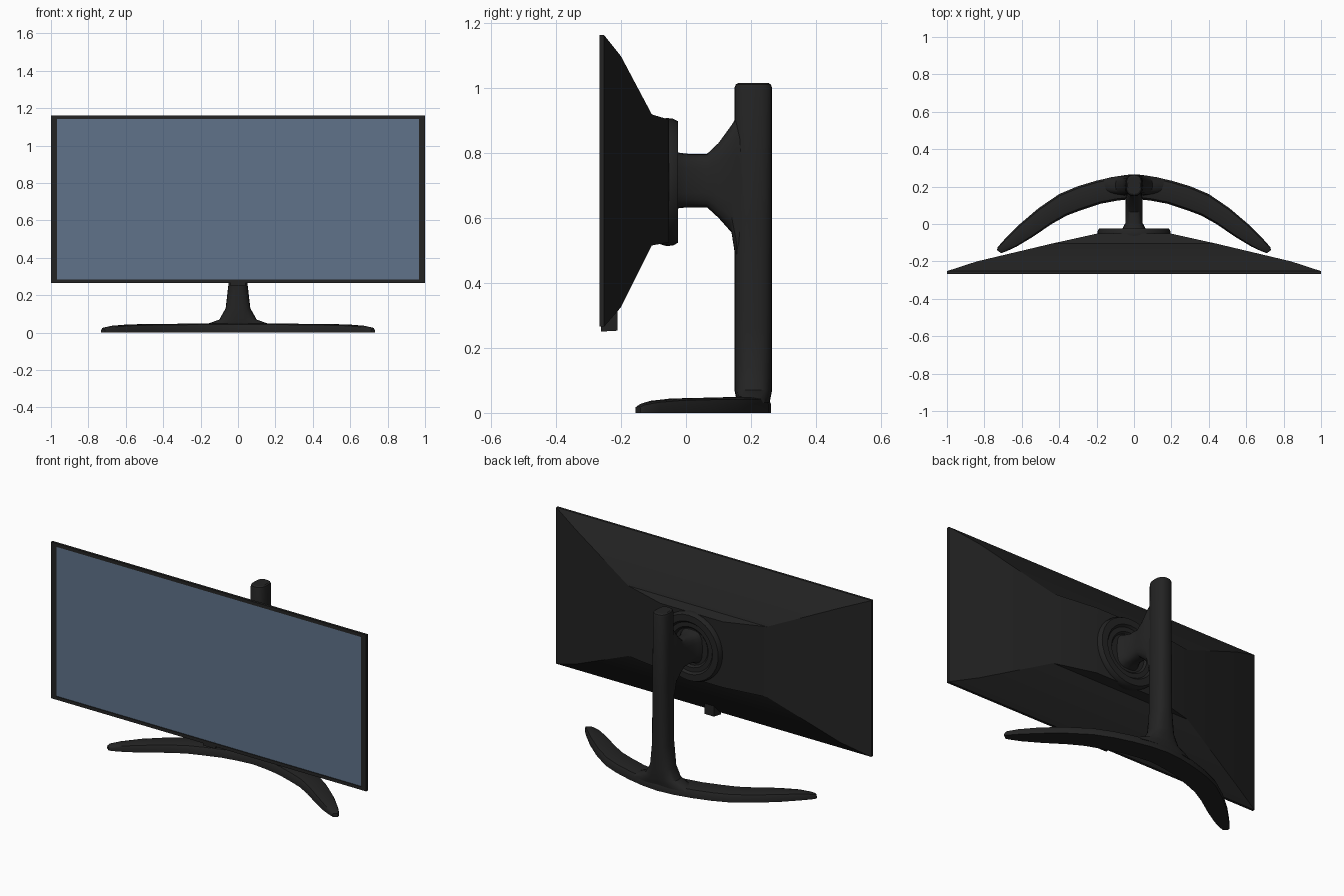
import bpy, bmesh, math
from mathutils import Vector

if "Cube" in bpy.data.objects:
    bpy.data.objects.remove(bpy.data.objects["Cube"])


def material(name, rgb):
    m = bpy.data.materials.new(name)
    m.diffuse_color = (*rgb, 1)
    m.use_nodes = True
    m.node_tree.nodes["Principled BSDF"].inputs["Base Color"].default_value = m.diffuse_color
    return m


BLACK = material("matte_black", (0.017, 0.017, 0.017))
GLASS = material("screen_blue", (0.115, 0.17, 0.255))


def loft(name, rings, mats=(BLACK,), first_cap=0, angle=30):
    """Skin a list of equal-length point rings and cap both ends."""
    bm = bmesh.new()
    loops = [[bm.verts.new(p) for p in r] for r in rings]
    n = len(loops[0])
    for a, b in zip(loops, loops[1:]):
        for i in range(n):
            j = (i + 1) % n
            bm.faces.new((a[i], a[j], b[j], b[i]))
    bm.faces.new(loops[0]).material_index = first_cap
    bm.faces.new(loops[-1])
    bmesh.ops.recalc_face_normals(bm, faces=bm.faces)
    me = bpy.data.meshes.new(name)
    bm.to_mesh(me)
    bm.free()
    for m in mats:
        me.materials.append(m)
    ob = bpy.data.objects.new(name, me)
    bpy.context.collection.objects.link(ob)
    bpy.ops.object.select_all(action='DESELECT')
    ob.select_set(True)
    bpy.context.view_layer.objects.active = ob
    bpy.ops.object.shade_smooth_by_angle(angle=math.radians(angle))
    return ob


def rect(y, hx, z0, z1):
    return [Vector(p) for p in ((-hx, y, z0), (hx, y, z0), (hx, y, z1), (-hx, y, z1))]


def oval(ca, cb, ra, rb, power=2.0, n=20):
    """Superellipse points in a plane."""
    pts = []
    for i in range(n):
        t = 2 * math.pi * i / n
        c, s = math.cos(t), math.sin(t)
        pts.append((ca + ra * math.copysign(abs(c) ** (2 / power), c),
                    cb + rb * math.copysign(abs(s) ** (2 / power), s)))
    return pts


# Screen: recessed glass, bezel, thin rim and tapered back shell
loft("screen", [rect(*s) for s in (
    (-0.262, 0.967, 0.284, 1.142),
    (-0.266, 0.967, 0.284, 1.142),
    (-0.266, 1.0, 0.265, 1.162),
    (-0.252, 1.0, 0.265, 1.162),
    (-0.20, 0.84, 0.325, 1.097),
    (-0.105, 0.44, 0.515, 0.918),
    (-0.052, 0.20, 0.525, 0.902))],
    mats=(BLACK, GLASS), first_cap=1, angle=15)

# Control nub under the bezel
loft("control_nub", [rect(-0.262, 0.04, 0.25, 0.29), rect(-0.21, 0.03, 0.253, 0.34)])

# Round mounting hub with a dished centre
loft("mount_hub", [[Vector((x, y, z)) for x, z in oval(0, 0.71, r, r, n=32)]
                   for r, y in ((0.185, -0.10), (0.197, -0.06), (0.195, -0.04), (0.187, -0.025),
                                (0.15, -0.025), (0.14, -0.037), (0.115, -0.037),
                                (0.105, -0.047), (0.05, -0.047))])

# Arm from hub to column, flaring where it joins
loft("mount_arm", [[Vector((x, y, z)) for x, z in
                    oval(0, (z0 + z1) / 2, hx, (z1 - z0) / 2, 3.0)]
                   for y, hx, z0, z1 in ((-0.055, 0.075, 0.615, 0.81),
                                         (-0.02, 0.06, 0.63, 0.80),
                                         (0.005, 0.046, 0.632, 0.797),
                                         (0.065, 0.046, 0.632, 0.797),
                                         (0.10, 0.046, 0.60, 0.83),
                                         (0.14, 0.046, 0.555, 0.885),
                                         (0.155, 0.042, 0.46, 0.91),
                                         (0.20, 0.04, 0.44, 0.92))])

# Upright column with a flared foot and rounded top
loft("column", [[Vector((x, y, z)) for x, y in oval(0, 0.207, hx, hy, 2.6)]
                for z, hx, hy in ((0.03, 0.19, 0.05), (0.05, 0.155, 0.054), (0.07, 0.10, 0.058),
                                  (0.13, 0.066, 0.058), (0.26, 0.051, 0.058),
                                  (0.60, 0.048, 0.058), (1.0, 0.044, 0.058),
                                  (1.01, 0.041, 0.054), (1.015, 0.034, 0.046))])

# Curved base: half the stations (outer xy, inner xy, height), then mirrored
half = [((0.0, 0.262), (0.0, 0.135), 0.05),
        ((0.10, 0.253), (0.09, 0.125), 0.05),
        ((0.20, 0.232), (0.18, 0.108), 0.049),
        ((0.30, 0.202), (0.28, 0.075), 0.048),
        ((0.40, 0.16), (0.36, 0.045), 0.047),
        ((0.51, 0.085), (0.44, 0.0), 0.046),
        ((0.61, 0.0), (0.54, -0.068), 0.044),
        ((0.69, -0.08), (0.63, -0.122), 0.037),
        ((0.73, -0.125), (0.68, -0.145), 0.028),
        ((0.732, -0.14), (0.71, -0.156), 0.02)]
SECTION = ((0, 0), (0, 0.55), (0.08, 0.88), (0.28, 1), (0.72, 1), (0.92, 0.88), (1, 0.55), (1, 0))


def base_ring(outer, inner, h, side):
    o, i = Vector(outer), Vector(inner)
    return [Vector((side * p.x, p.y, h * k)) for p, k in ((i.lerp(o, t), k) for t, k in SECTION)]


loft("base", [base_ring(*s, -1) for s in reversed(half[1:])] + [base_ring(*s, 1) for s in half],
     angle=40)
